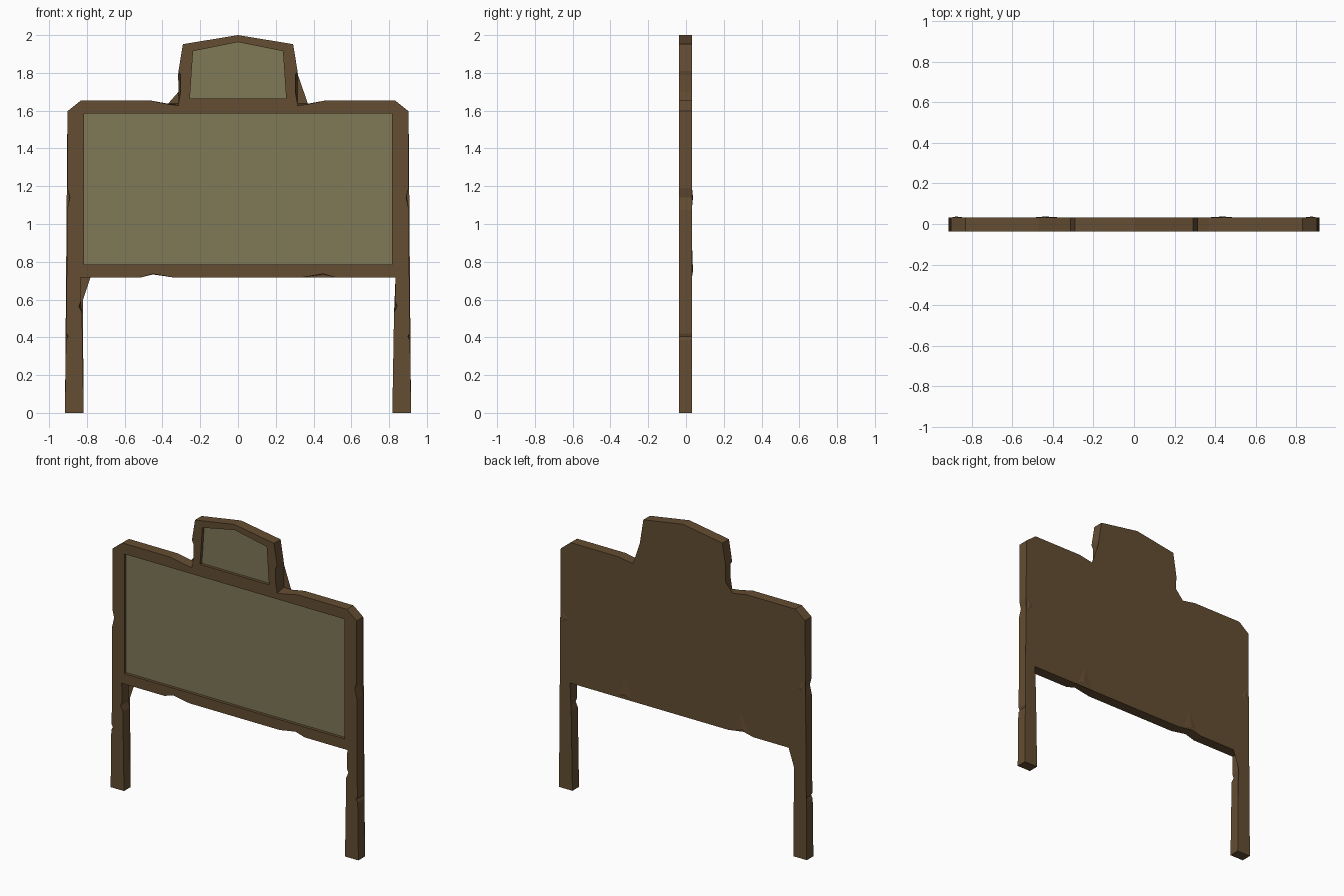
import bpy, bmesh

if "Cube" in bpy.data.objects:
    bpy.data.objects.remove(bpy.data.objects["Cube"])

FRONT, BACK, FLOOR = -0.037, 0.033, -0.015

def material(name, rgb):
    m = bpy.data.materials.new(name)
    m.diffuse_color = (*rgb, 1)
    m.use_nodes = True
    m.node_tree.nodes["Principled BSDF"].inputs["Base Color"].default_value = m.diffuse_color
    return m

wood = material("wood", (0.127, 0.074, 0.032))
board = material("board", (0.216, 0.188, 0.093))

def finish(bm, name, mat):
    bmesh.ops.recalc_face_normals(bm, faces=bm.faces[:])
    me = bpy.data.meshes.new(name)
    bm.to_mesh(me)
    bm.free()
    me.materials.append(mat)
    ob = bpy.data.objects.new(name, me)
    bpy.context.collection.objects.link(ob)
    return ob

def mirrored(half):
    return half + [(-x, z) for x, z in reversed(half) if x > 0]

def ring(bm, pts, y):
    return [bm.verts.new((x, y, z)) for x, z in pts]

def bridge(bm, a, b):
    n = len(a)
    for i in range(n):
        j = (i + 1) % n
        bm.faces.new((a[i], a[j], b[j], b[i]))

def loop_edges(bm, vs):
    return [bm.edges.new((vs[i], vs[(i + 1) % len(vs)])) for i in range(len(vs))]

# Right half of the silhouette: x, z, and how far the back edge sits outward in x / z
half = [(0, 2.0, 0, 0), (.292, 1.952, 0, 0), (.315, 1.81, 0, 0), (.304, 1.79, .013, 0),
        (.304, 1.70, .011, 0), (.316, 1.627, 0, .01), (.37, 1.634, 0, .003), (.47, 1.655, 0, 0),
        (.83, 1.655, 0, 0), (.903, 1.597, 0, 0), (.903, 1.19, 0, 0), (.89, 1.14, .003, 0),
        (.905, 1.075, 0, 0), (.908, .42, 0, 0), (.899, .405, .007, 0), (.911, .385, 0, 0),
        (.916, 0, 0, 0), (.817, 0, 0, 0), (.826, .53, 0, 0), (.842, .565, -.01, 0),
        (.832, .59, 0, 0), (.834, .716, 0, 0), (.52, .716, 0, 0), (.45, .736, 0, -.003),
        (.335, .716, 0, 0)]
front_pts = mirrored([(x, z) for x, z, _, _ in half])
back_pts = mirrored([(x + dx, z + dz) for x, z, dx, dz in half])

main_panel = mirrored([(.815, 1.585), (.815, .785)])
top_panel = mirrored([(0, 1.963), (.238, 1.915), (.255, 1.665)])

# Frame with legs and crest, and two recesses in its front
bm = bmesh.new()
front, back = ring(bm, front_pts, FRONT), ring(bm, back_pts, BACK)
edges = loop_edges(bm, front)
for hole in (main_panel, top_panel):
    rim, floor = ring(bm, hole, FRONT), ring(bm, hole, FLOOR)
    edges += loop_edges(bm, rim)
    bridge(bm, rim, floor)
    bm.faces.new(floor)
bmesh.ops.triangle_fill(bm, edges=edges, use_beauty=True, use_dissolve=False, normal=(0, -1, 0))
bridge(bm, front, back)
bmesh.ops.triangulate(bm, faces=[bm.faces.new(back)])
finish(bm, "sign_frame", wood)

# Inset boards
for name, pts in (("main_board", main_panel), ("crest_board", top_panel)):
    bm = bmesh.new()
    a, b = ring(bm, pts, FLOOR - .002), ring(bm, pts, FLOOR + .002)
    bm.faces.new(a)
    bm.faces.new(b)
    bridge(bm, a, b)
    finish(bm, name, board)

# Shallow carved ridges on the back, beside the notches
def ridge(name, base, peak):
    for side, s in (("right", 1), ("left", -1)):
        bm = bmesh.new()
        vs = ring(bm, [(s * x, z) for x, z in base], BACK - .001)
        top = bm.verts.new((s * peak[0], .037, peak[1]))
        bm.faces.new(vs)
        for i in range(len(vs)):
            bm.faces.new((vs[i], vs[(i + 1) % len(vs)], top))
        finish(bm, f"{name}_{side}", wood)

ridge("rail_ridge", [(.36, .721), (.45, .733), (.5, .722), (.42, .89)], (.44, .75))
ridge("post_ridge", [(.9, 1.19), (.893, 1.14), (.902, 1.09), (.84, 1.14)], (.877, 1.14))
